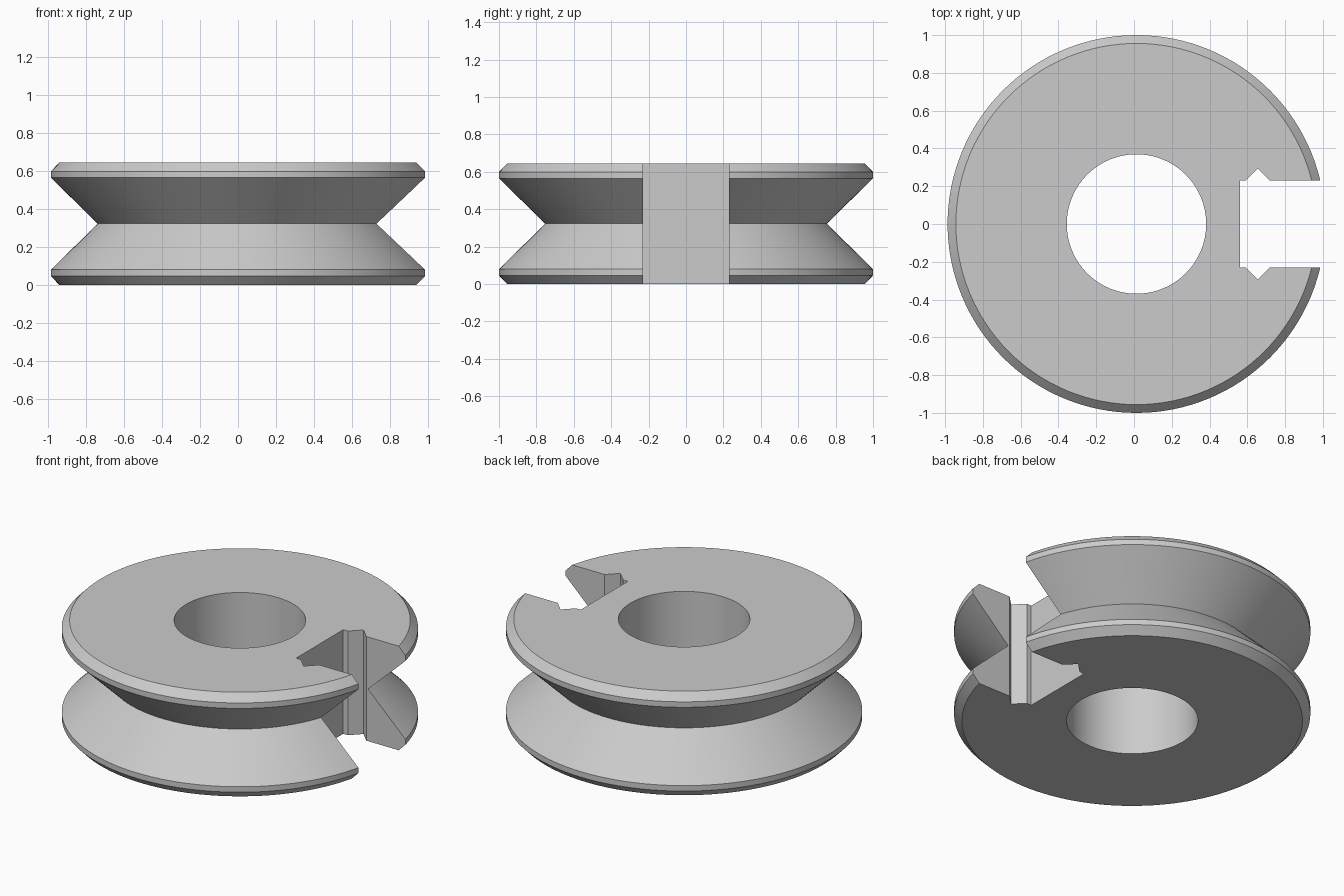
import bpy, bmesh, math
from mathutils import Matrix, Vector

cube = bpy.data.objects.get("Cube")
if cube:
    bpy.data.objects.remove(cube, do_unlink=True)

HEIGHT = 0.645
AXIS_X = 0.013  # the open slot shifts the disc off centre
SEGMENTS = 128

steel = bpy.data.materials.new("plain grey")
steel.use_nodes = True
grey = (0.6, 0.6, 0.6, 1)
steel.diffuse_color = grey
steel.node_tree.nodes["Principled BSDF"].inputs["Base Color"].default_value = grey


def add_object(name, bm):
    bmesh.ops.recalc_face_normals(bm, faces=bm.faces)
    mesh = bpy.data.meshes.new(name)
    bm.to_mesh(mesh)
    bm.free()
    mesh.materials.append(steel)
    obj = bpy.data.objects.new(name, mesh)
    bpy.context.collection.objects.link(obj)
    return obj


def lathe(name, profile):
    """Revolve a closed (radius, z) outline about the disc axis."""
    bm = bmesh.new()
    rings = []
    for i in range(SEGMENTS):
        turn = Matrix.Rotation(math.tau * i / SEGMENTS, 3, 'Z')
        rings.append([bm.verts.new(turn @ Vector((r, 0, z))) for r, z in profile])
    for i, ring in enumerate(rings):
        after = rings[(i + 1) % SEGMENTS]
        for j in range(len(profile)):
            k = (j + 1) % len(profile)
            bm.faces.new((ring[j], after[j], after[k], ring[k]))
    bmesh.ops.translate(bm, verts=bm.verts, vec=(AXIS_X, 0, 0))
    return add_object(name, bm)


def prism(name, outline, bottom, top):
    """Extrude a flat (x, y) outline upwards."""
    bm = bmesh.new()
    face = bm.faces.new([bm.verts.new((x, y, bottom)) for x, y in outline])
    side = bmesh.ops.extrude_face_region(bm, geom=[face])["geom"]
    verts = [v for v in side if isinstance(v, bmesh.types.BMVert)]
    bmesh.ops.translate(bm, verts=verts, vec=(0, 0, top - bottom))
    return add_object(name, bm)


# Disc with chamfered rims, V-shaped belt groove and round bore
half = [(0.369, 0), (0.956, 0), (1, 0.046), (1, 0.08)]
profile = half + [(0.753, HEIGHT / 2)] + [(r, HEIGHT - z) for r, z in reversed(half)]
wheel = lathe("grooved_wheel", profile)

# Slot open to the rim, with a V notch in each side wall
wall = [(0.56, 0.23), (0.592, 0.23), (0.655, 0.293), (0.718, 0.23), (1.2, 0.23)]
outline = wall + [(x, -y) for x, y in reversed(wall)]
cutter = prism("slot_cutter", outline, -0.2, HEIGHT + 0.2)
cutter.hide_render = True

cut = wheel.modifiers.new("slot", 'BOOLEAN')
cut.operation = 'DIFFERENCE'
cut.solver = 'EXACT'
cut.object = cutter

bpy.ops.object.select_all(action='DESELECT')
wheel.select_set(True)
bpy.context.view_layer.objects.active = wheel
bpy.ops.object.modifier_apply(modifier=cut.name)
bpy.data.objects.remove(cutter, do_unlink=True)
bpy.ops.object.shade_smooth_by_angle(angle=math.radians(25))
